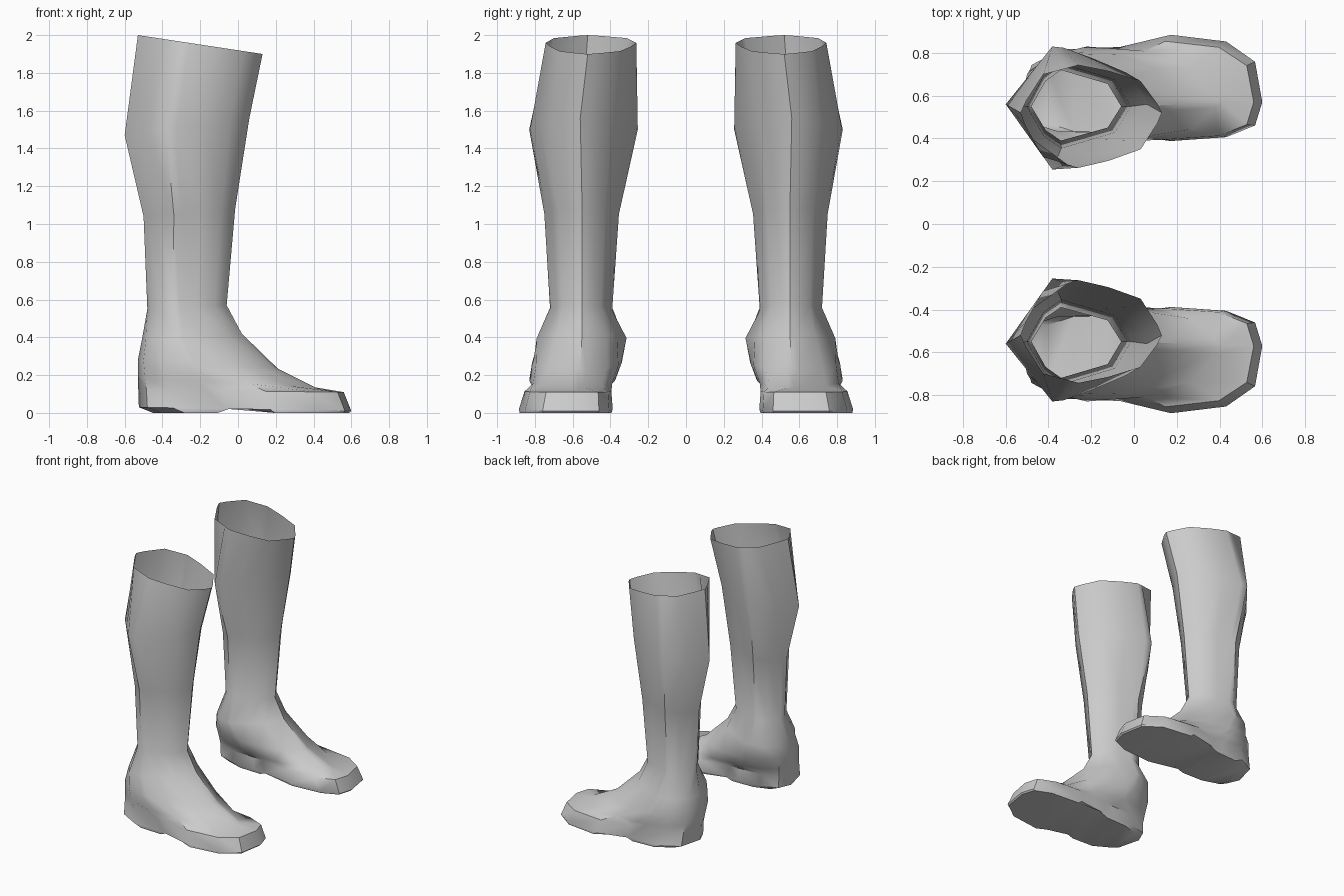
import bpy
import bmesh
import math

cube = bpy.data.objects.get("Cube")
if cube:
    bpy.data.objects.remove(cube, do_unlink=True)


def make_material(name, colour):
    mat = bpy.data.materials.new(name)
    mat.use_nodes = True
    mat.diffuse_color = colour
    mat.node_tree.nodes["Principled BSDF"].inputs["Base Color"].default_value = colour
    return mat


def sample(profile, u):
    """Width of a piecewise straight half outline at u (0 heel, 1 toe)."""
    for (u0, w0), (u1, w1) in zip(profile, profile[1:]):
        if u <= u1:
            return w0 + (w1 - w0) * (u - u0) / (u1 - u0)
    return profile[-1][1]


# Stations from the back to the front of every ring
STATIONS = [0, .04, .16, .33, .41, .62, .85, .97, 1]
ARCH = 4

# Half outlines: (station, relative width)
rim = [(0, 0), (.12, .75), (.45, 1), (.9, .6), (1, 0)]
calf = [(0, 0), (.33, 1), (.45, .97), (.9, .5), (1, 0)]
leg = [(0, 0), (.16, .7), (.33, 1), (.85, .62), (1, 0)]
instep = [(0, 0), (.04, .5), (.16, .85), (.41, 1), (.85, .55), (1, 0)]
vamp = [(0, 0), (.04, .55), (.16, .85), (.33, 1), (.62, .92), (.85, .65), (1, 0)]
foot = [(0, 0), (.04, .55), (.16, .78), (.41, .82), (.62, 1), (.85, .9), (.97, .6), (1, 0)]

# Rings down the boot: back x, back z, front x, front z, inner y, middle y, outer y, outline
rings = [
    (-.53, 2.0, .13, 1.90, .255, .52, .75, rim),
    (-.60, 1.47, .06, 1.56, .255, .56, .83, calf),
    (-.50, 1.04, -.015, 1.08, .355, .55, .75, leg),
    (-.48, .55, -.06, .57, .39, .55, .72, leg),
    (-.51, .38, .02, .42, .315, .55, .79, instep),
    (-.53, .28, .21, .235, .34, .56, .815, vamp),
    (-.53, .19, .41, .135, .375, .57, .83, vamp),
    (-.528, .12, .56, .11, .395, .57, .855, foot),
    (-.525, .03, .60, .01, .388, .57, .885, foot),
]


def ring_points(ring):
    """Outer and inner halves of one ring, back to front."""
    xb, zb, xf, zf, yin, mid, yout, outline = ring
    halves = []
    for edge in (yout, yin):
        half = []
        for u in STATIONS:
            y = mid + (edge - mid) * sample(outline, u)
            half.append([xb + (xf - xb) * u, y, zb + (zf - zb) * u])
        halves.append(half)
    return halves


def build_boot(name, side, mat):
    bm = bmesh.new()

    def add_ring(halves):
        outer = [bm.verts.new((x, side * y, z)) for x, y, z in halves[0]]
        inner = [bm.verts.new((x, side * y, z)) for x, y, z in halves[1][1:-1]]
        return outer + inner[::-1]

    layers = [add_ring(ring_points(r)) for r in rings]

    # Tread ring, tucked in at the heel and raised under the arch
    halves = ring_points((-.45, 0, .59, 0, .395, .57, .88, foot))
    for half in halves:
        half[ARCH][2] = .03
    layers.append(add_ring(halves))

    # Walls
    count = len(layers[0])
    for upper, lower in zip(layers, layers[1:]):
        for i in range(count):
            j = (i + 1) % count
            bm.faces.new((upper[i], upper[j], lower[j], lower[i]))

    # Sole, in strips from side to side
    tread = layers[-1]
    for i in range(len(STATIONS) - 1):
        corners = [tread[i], tread[i + 1], tread[-i - 1], tread[-i]]
        bm.faces.new(list(dict.fromkeys(corners)))

    bmesh.ops.recalc_face_normals(bm, faces=bm.faces)
    # The open boot must face outward: its tread points down
    sole = min(bm.faces, key=lambda f: f.calc_center_median().z)
    sole.normal_update()
    if sole.normal.z > 0:
        bmesh.ops.reverse_faces(bm, faces=bm.faces)
    mesh = bpy.data.meshes.new(name)
    bm.to_mesh(mesh)
    bm.free()
    mesh.materials.append(mat)
    mesh.shade_smooth()
    mesh.set_sharp_from_angle(angle=math.radians(40))
    obj = bpy.data.objects.new(name, mesh)
    bpy.context.collection.objects.link(obj)
    return obj


leather = make_material("grey leather", (.6, .6, .6, 1))
build_boot("back_boot", 1, leather)
build_boot("front_boot", -1, leather)
